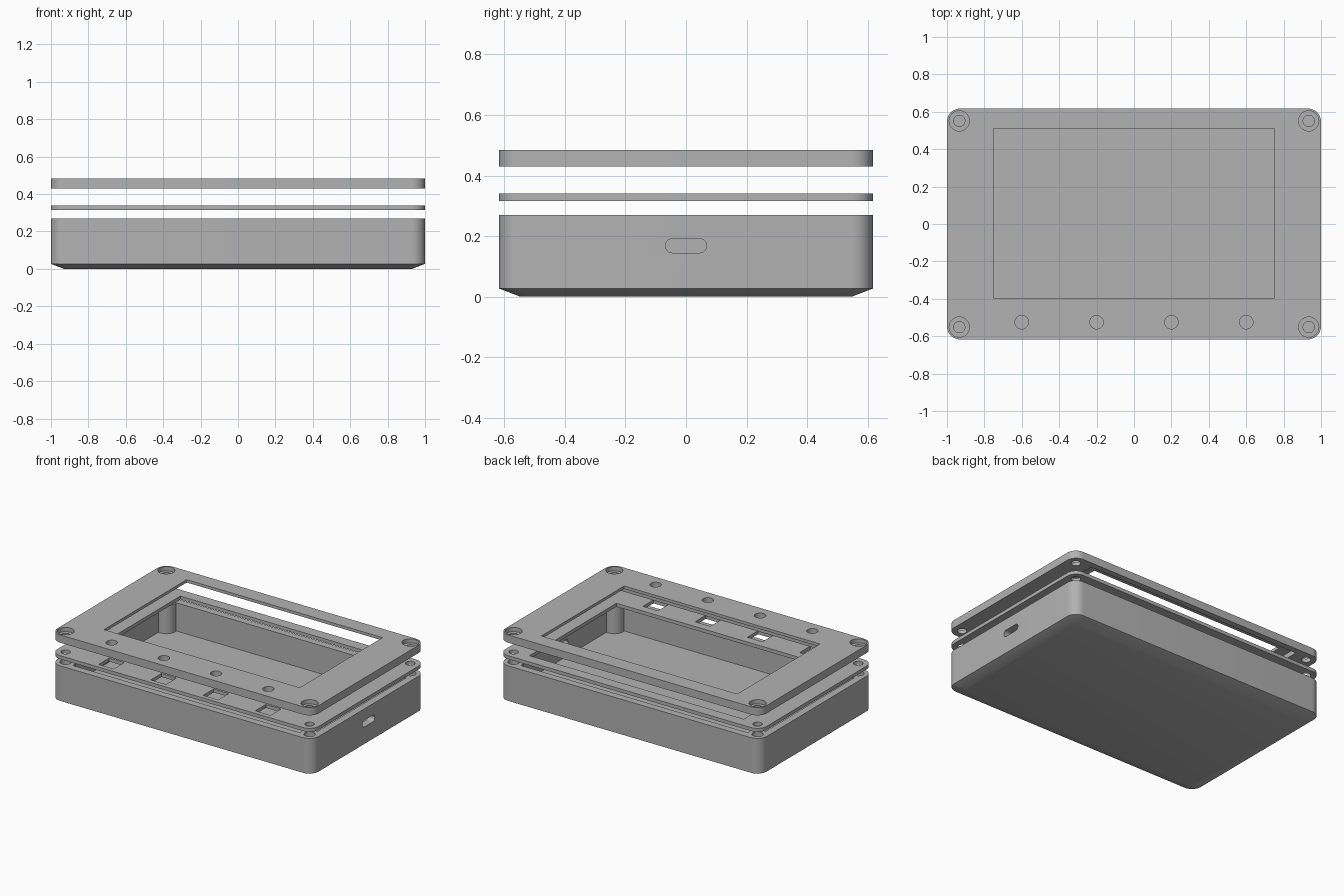
import bpy, bmesh, math

if "Cube" in bpy.data.objects:
    bpy.data.objects.remove(bpy.data.objects["Cube"], do_unlink=True)

grey = bpy.data.materials.new("plain grey")
grey.use_nodes = True
GREY = (0.45, 0.45, 0.45, 1)
grey.diffuse_color = GREY
grey.node_tree.nodes["Principled BSDF"].inputs["Base Color"].default_value = GREY

HX, HY, R = 1.0, 0.617, 0.07
CORNERS = [(sx * 0.934, sy * 0.551) for sx in (-1, 1) for sy in (-1, 1)]
BUTTONS = [-0.6, -0.2, 0.2, 0.6]


def outline(x0, x1, y0, y1, r, steps=10):
    """Rounded rectangle, counter-clockwise."""
    pts = []
    for i, (cx, cy) in enumerate([(x1 - r, y1 - r), (x0 + r, y1 - r),
                                  (x0 + r, y0 + r), (x1 - r, y0 + r)]):
        for k in range(steps + 1):
            a = math.pi / 2 * (i + k / steps)
            pts.append((cx + r * math.cos(a), cy + r * math.sin(a)))
    return pts


def circle(x, y, r, n=32):
    return [(x + r * math.cos(2 * math.pi * k / n),
             y + r * math.sin(2 * math.pi * k / n)) for k in range(n)]


def rect(x0, x1, y0, y1):
    return [(x0, y0), (x1, y0), (x1, y1), (x0, y1)]


def loft(name, sections):
    """Solid through (z, outline) sections, bottom to top."""
    bm = bmesh.new()
    rings = [[bm.verts.new((x, y, z)) for x, y in pts] for z, pts in sections]
    n = len(rings[0])
    for a, b in zip(rings, rings[1:]):
        for i in range(n):
            j = (i + 1) % n
            bm.faces.new((a[i], a[j], b[j], b[i]))
    bm.faces.new(rings[0][::-1])
    bm.faces.new(rings[-1])
    mesh = bpy.data.meshes.new(name)
    bm.to_mesh(mesh)
    bm.free()
    obj = bpy.data.objects.new(name, mesh)
    bpy.context.collection.objects.link(obj)
    mesh.materials.append(grey)
    return obj


def prism(name, pts, z0, z1):
    return loft(name, [(z0, pts), (z1, pts)])


def combine(obj, tool, operation="DIFFERENCE"):
    """Boolean the tool into the part, then discard the tool."""
    mod = obj.modifiers.new("boolean", "BOOLEAN")
    mod.operation, mod.solver, mod.object = operation, "EXACT", tool
    bpy.context.view_layer.update()
    deps = bpy.context.evaluated_depsgraph_get()
    mesh = bpy.data.meshes.new_from_object(obj.evaluated_get(deps))
    obj.modifiers.clear()
    obj.data = mesh
    bpy.data.objects.remove(tool, do_unlink=True)


def cut(obj, pts, z0, z1):
    combine(obj, prism("cutter", pts, z0, z1))


full = outline(-HX, HX, -HY, HY, R)

# Tray with a chamfered underside
tray = loft("tray", [(0, outline(-HX + R, HX - R, -HY + R, HY - R, 0.04)),
                     (0.027, full), (0.27, full)])

# Cavity that leaves round screw posts in the corners
cavity = prism("cavity", outline(-0.95, 0.95, -0.567, 0.567, 0.03), 0.075, 0.4)
for x, y in CORNERS:
    cut(cavity, circle(x, y, 0.066), 0, 0.5)
combine(tray, cavity)
for x, y in CORNERS:
    cut(tray, circle(x, y, 0.036), 0.1, 0.4)

# Cable slot through the left wall
slot = prism("slot", outline(-0.023, 0.023, -0.068, 0.068, 0.0225), -0.1, 0.1)
slot.rotation_euler = (0, math.pi / 2, 0)
slot.location = (0.98, 0, 0.168)
combine(tray, slot)

# Thin middle plate with display opening, button sockets and screw holes
plate = prism("middle_plate", full, 0.316, 0.34)
cut(plate, rect(-0.82, 0.82, -0.41, 0.54), 0.2, 0.4)
for x in BUTTONS:
    cut(plate, rect(x - 0.058, x + 0.058, -0.585, -0.469), 0.2, 0.4)
for x, y in CORNERS:
    cut(plate, circle(x, y, 0.03), 0.2, 0.4)

# Lid with window, hollow underside, button holes and counterbored screw holes
lid = prism("lid", full, 0.43, 0.484)
cut(lid, rect(-0.83, 0.83, -0.42, 0.575), 0.4, 0.464)
cut(lid, rect(-0.75, 0.75, -0.395, 0.51), 0.4, 0.6)
for x in BUTTONS:
    cut(lid, circle(x, -0.525, 0.036), 0.4, 0.6)
for x, y in CORNERS:
    cut(lid, circle(x, y, 0.03), 0.4, 0.6)
    cut(lid, circle(x, y, 0.054), 0.455, 0.6)

# Smooth rounded corners, crisp edges
for part in (tray, plate, lid):
    bpy.ops.object.select_all(action="DESELECT")
    part.select_set(True)
    bpy.context.view_layer.objects.active = part
    bpy.ops.object.shade_smooth_by_angle(angle=math.radians(30))
